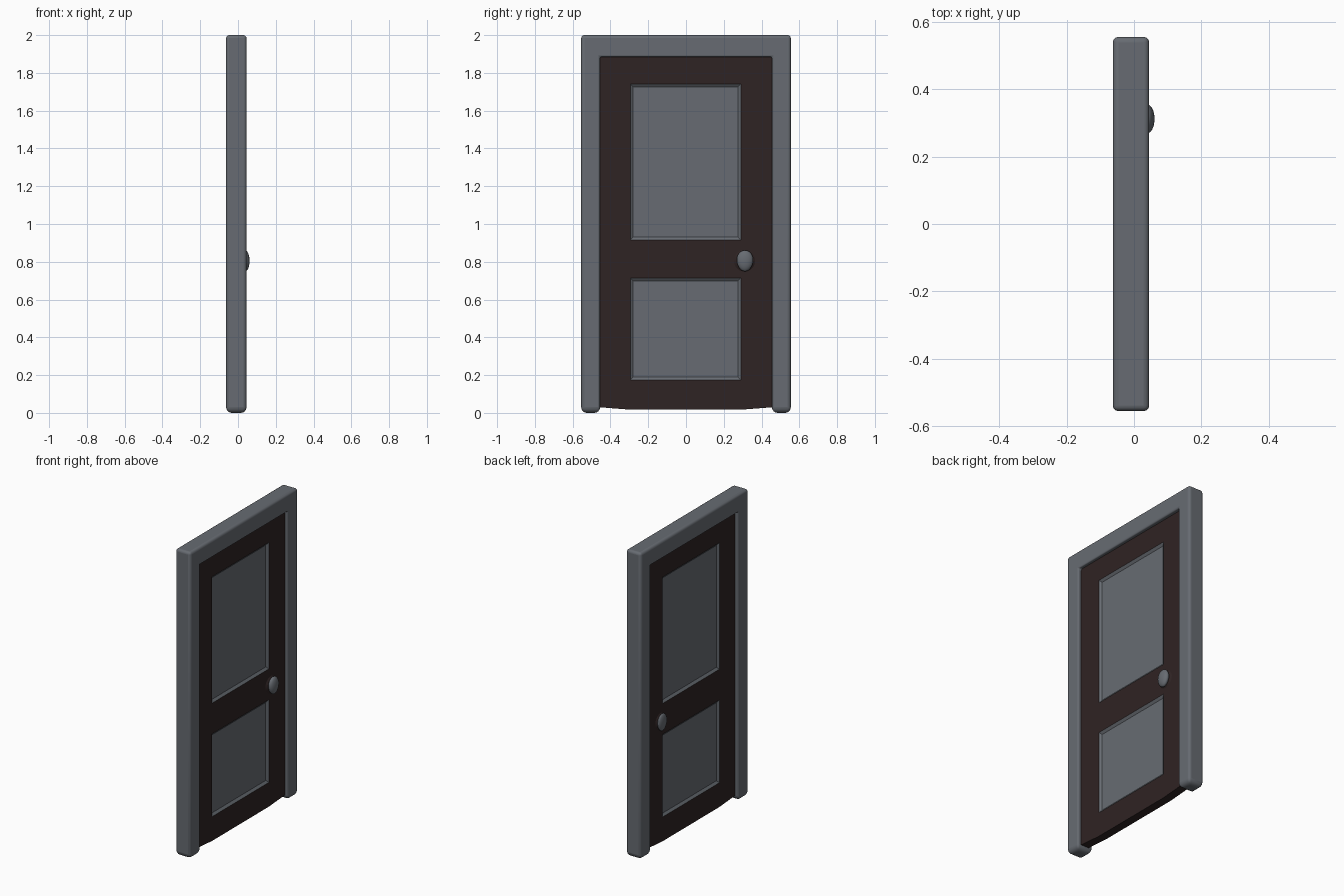
import bpy, bmesh, math
from mathutils import Matrix, Vector

if "Cube" in bpy.data.objects:
    bpy.data.objects.remove(bpy.data.objects["Cube"])


def material(name, colour):
    m = bpy.data.materials.new(name)
    m.diffuse_color = (*colour, 1)
    m.use_nodes = True
    m.node_tree.nodes["Principled BSDF"].inputs["Base Color"].default_value = m.diffuse_color
    return m


GREY = material("slate grey", (0.135, 0.148, 0.168))
BROWN = material("dark brown", (0.028, 0.017, 0.017))


def finish(name, bm, mats, angle=30):
    me = bpy.data.meshes.new(name)
    bmesh.ops.recalc_face_normals(bm, faces=bm.faces)
    bm.to_mesh(me)
    bm.free()
    for m in mats:
        me.materials.append(m)
    ob = bpy.data.objects.new(name, me)
    bpy.context.collection.objects.link(ob)
    bpy.ops.object.select_all(action='DESELECT')
    ob.select_set(True)
    bpy.context.view_layer.objects.active = ob
    bpy.ops.object.shade_smooth_by_angle(angle=math.radians(angle))
    return ob


def extrude_x(bm, dx):
    r = bmesh.ops.extrude_face_region(bm, geom=bm.faces[:])
    vs = [g for g in r["geom"] if isinstance(g, bmesh.types.BMVert)]
    bmesh.ops.translate(bm, verts=vs, vec=(dx, 0, 0))


# Door frame: upside-down U profile extruded in depth, rounder at the feet
bm = bmesh.new()
outline = [(-.555, 0), (-.555, 2), (.555, 2), (.555, 0),
           (.455, 0), (.455, 1.885), (-.455, 1.885), (-.455, 0)]
bm.faces.new([bm.verts.new((-.063, y, z)) for y, z in outline])
extrude_x(bm, .108)
weight = bm.edges.layers.float.new("bevel_weight_edge")
for e in bm.edges:
    foot = all(v.co.z < .01 for v in e.verts)
    inner = all(abs(v.co.y) < .5 for v in e.verts)
    e[weight] = 1.0 if foot else (.35 if inner else .55)
frame = finish("door_frame", bm, [GREY], 50)
bev = frame.modifiers.new("rounded", 'BEVEL')
bev.limit_method = 'WEIGHT'
bev.width = .03
bev.segments = 4

# Door slab: grid with two recessed panels on each side
bm = bmesh.new()
ys = [-.46, -.295, .29, .46]
zs = [.03, .175, .715, .915, 1.74, 1.89]
grid = [[bm.verts.new((-.035, y, .017 if i == 0 and abs(y) < .4 else z))
         for y in ys] for i, z in enumerate(zs)]
for i in range(5):
    for j in range(3):
        bm.faces.new((grid[i][j], grid[i][j + 1], grid[i + 1][j + 1], grid[i + 1][j]))
extrude_x(bm, .055)
bmesh.ops.recalc_face_normals(bm, faces=bm.faces)
panels = []
for f in bm.faces:
    c = f.calc_center_median()
    if abs(f.normal.x) > .9 and abs(c.y) < .1 and (.3 < c.z < .6 or 1.1 < c.z < 1.5):
        panels.append(f)
rims = bmesh.ops.inset_individual(bm, faces=panels, thickness=.022, depth=-.012)["faces"]
for f in panels + rims:
    f.material_index = 1
door = finish("door_slab", bm, [BROWN, GREY], 25)

# Knobs and their rosettes on both faces
for side, face, tip in (("front", .02, .061), ("back", -.035, -.063)):
    s = 1 if tip > face else -1
    bm = bmesh.new()
    bmesh.ops.create_cone(bm, cap_ends=True, segments=32, radius1=.058, radius2=.045,
                          depth=.008,
                          matrix=Matrix.Translation((face + s * .003, .31, .805))
                          @ Matrix.Rotation(s * math.pi / 2, 4, 'Y'))
    finish(side + "_knob_rosette", bm, [BROWN])
    bm = bmesh.new()
    half = abs(tip - face) / 2 + .002
    bmesh.ops.create_uvsphere(bm, u_segments=32, v_segments=16, radius=1)
    for v in bm.verts:
        taper = .94 + .08 * v.co.z
        v.co = Vector((tip - s * half + v.co.x * half,
                       .312 + v.co.y * .046 * taper, .805 + v.co.z * .056))
    finish(side + "_knob", bm, [GREY], 60)
